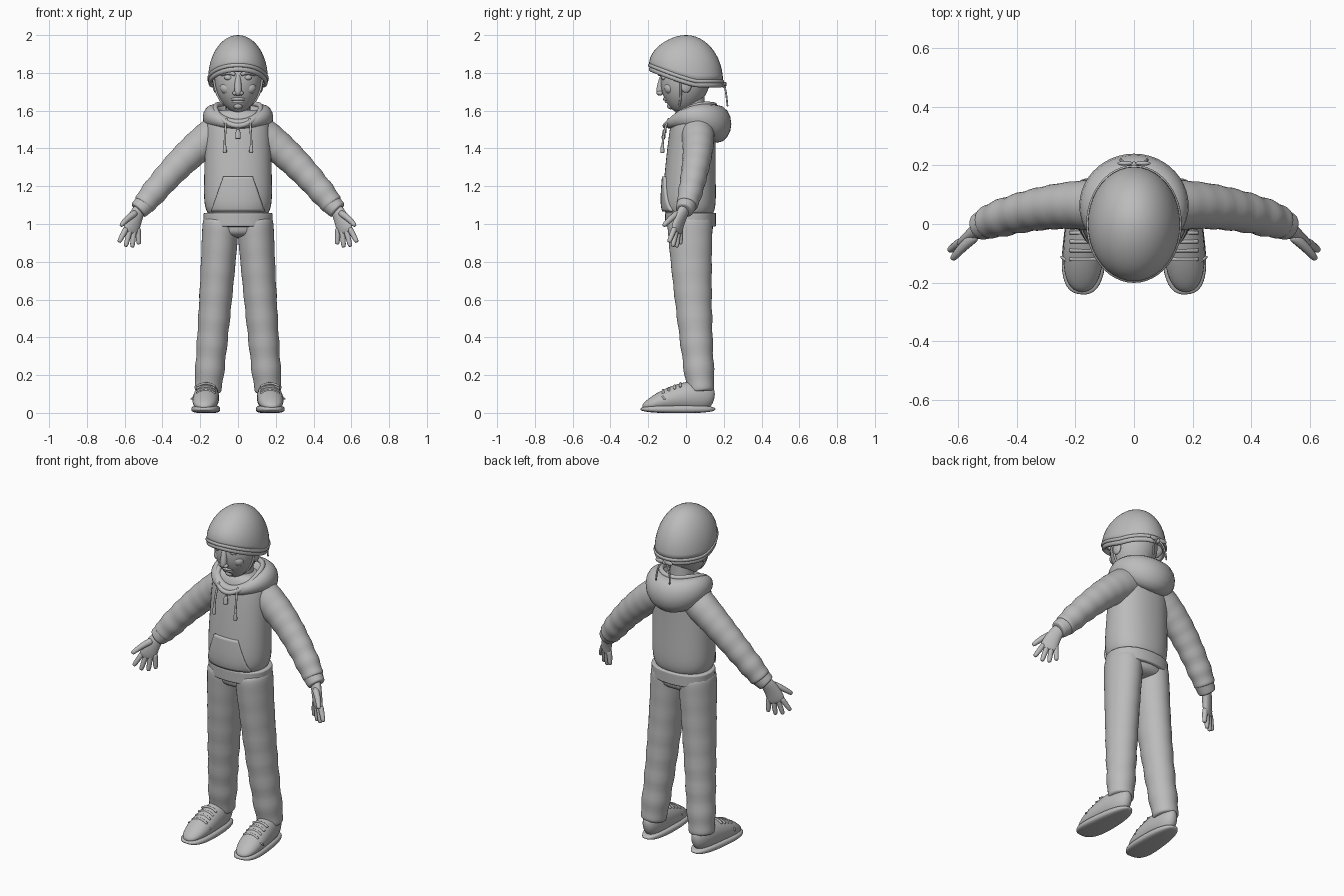
import bpy, bmesh
from math import sin, cos, pi, tau, copysign
from mathutils import Vector

if "Cube" in bpy.data.objects:
    bpy.data.objects.remove(bpy.data.objects["Cube"])

colour = (.5, .5, .5, 1)
grey = bpy.data.materials.new("plain grey")
grey.use_nodes = True
grey.diffuse_color = colour
grey.node_tree.nodes["Principled BSDF"].inputs["Base Color"].default_value = colour
ACROSS, UP = Vector((0, 1, 0)), Vector((0, 0, 1))


def finish(name, bm):
    bmesh.ops.recalc_face_normals(bm, faces=bm.faces)
    for face in bm.faces:
        face.smooth = True
    mesh = bpy.data.meshes.new(name)
    bm.to_mesh(mesh)
    bm.free()
    mesh.materials.append(grey)
    part = bpy.data.objects.new(name, mesh)
    bpy.context.collection.objects.link(part)
    return part


def oval(bm, centre, tangent, ref, width, depth, count, boxy):
    """One oval cross-section at right angles to the tangent."""
    sideways = ref.cross(tangent).normalized()
    forward = tangent.normalized().cross(sideways)
    verts = []
    for j in range(count):
        c, s = cos(tau * j / count), sin(tau * j / count)
        c, s = copysign(abs(c) ** boxy, c), copysign(abs(s) ** boxy, s)
        verts.append(bm.verts.new(centre + sideways * c * width + forward * s * depth))
    return verts


def skin(bm, first, second):
    for j in range(len(first)):
        bm.faces.new((first[j - 1], first[j], second[j], second[j - 1]))


def bezier(points, t):
    while len(points) > 1:
        points = [a.lerp(b, t) for a, b in zip(points, points[1:])]
    return points[0]


def limb(name, path, start, end, deep=(1, 1), power=16, ref=ACROSS, side=1,
         folds=0, boxy=1, count=24):
    """Tapered tube on a curve; power sets how blunt its rounded ends are."""
    mirror = Vector((side, 1, 1))
    points = [Vector(p) * mirror for p in path]
    bm = bmesh.new()
    previous = None
    for i in range(count + 1):
        t = (1 - cos(pi * i / count)) / 2
        blunt = max(.1, (1 - abs(2 * t - 1) ** power) ** (1 / power))
        width = (start + (end - start) * t + folds * t * sin(t * 45)) * blunt
        depth = width * (deep[0] + (deep[1] - deep[0]) * t)
        tangent = bezier(points, t + .01) - bezier(points, t - .01)
        verts = oval(bm, bezier(points, t), tangent, ref * mirror, width, depth, count, boxy)
        if previous:
            skin(bm, previous, verts)
        else:
            bm.faces.new(verts)
        previous = verts
    bm.faces.new(previous)
    return finish(name, bm)


def cord(name, path, radius, side=1, ref=ACROSS):
    return limb(name, path, radius, radius, ref=ref, side=side, count=10)


def ring(name, rule, count=48):
    """Closed tube; the rule gives centre, width and depth at each angle from the front."""
    bm = bmesh.new()
    loops = []
    for i in range(count):
        angle = tau * i / count
        centre, width, depth = rule(angle)
        tangent = rule(angle + .01)[0] - rule(angle - .01)[0]
        loops.append(oval(bm, centre, tangent, UP, width, depth, 16, 1))
    for i in range(count):
        skin(bm, loops[i - 1], loops[i])
    return finish(name, bm)


def ball(name, centre, size, side=1):
    bm = bmesh.new()
    bmesh.ops.create_uvsphere(bm, u_segments=20, v_segments=12, radius=1)
    for v in bm.verts:
        v.co = (v.co * Vector(size) + Vector(centre)) * Vector((side, 1, 1))
    return finish(name, bm)


# Hoodie body, waistband and hips
body = limb("hoodie_body", [(0, .016, 1.03), (0, .02, 1.35), (0, .045, 1.6)],
            .184, .17, (.8, .68), power=6, boxy=.9, count=40)
limb("hoodie_waistband", [(0, .024, .985), (0, .024, 1.06)], .182, .184, (.74, .74), boxy=.9)
limb("trouser_hips", [(0, .025, 1.04), (0, .03, .93)], .17, .16, (.7, .7), power=3)

# Front pouch wrapped onto the body
bm = bmesh.new()
bmesh.ops.create_grid(bm, x_segments=20, y_segments=14, size=1)
for v in bm.verts:
    height = (v.co.y + 1) / 2
    v.co = (v.co.x * (.135 - .06 * height), -.4, 1.07 + .18 * height)
pouch = finish("front_pouch", bm)
wrap = pouch.modifiers.new("wrap", "SHRINKWRAP")
wrap.target, wrap.wrap_method = body, "PROJECT"
wrap.use_project_y = wrap.use_positive_direction = True
thick = pouch.modifiers.new("thickness", "SOLIDIFY")
thick.thickness, thick.offset = .026, 0


# Draped hood, thin at the throat and full at the back, with a raised rim
def hood_rule(angle):
    back = (1 - cos(angle)) / 2
    centre = Vector((.135 * sin(angle), .04 - .125 * cos(angle), 1.53 + .035 * sin(angle) ** 2))
    return centre, .025 + .05 * back, .025 + .075 * back


def rim_rule(angle):
    back = (1 - cos(angle)) / 2
    height = 1.52 + .11 * back + .04 * sin(angle) ** 2
    return Vector((.12 * sin(angle), .02 - .13 * cos(angle), height)), .014, .014


ring("hood", hood_rule)
ring("hood_rim", rim_rule)
cord("collar_zip", [(0, -.11, 1.53), (0, -.11, 1.48)], .006)
limb("zip_pull", [(0, -.115, 1.5), (0, -.12, 1.45)], .011, .016, (.7, .7), power=4)

for word, side in (("left", 1), ("right", -1)):
    # Sleeve, cuff and palm
    limb(word + "_sleeve", [(.1, .06, 1.49), (.28, .08, 1.38), (.5, .005, 1.1)],
         .095, .063, (.95, .95), side=side, folds=.003, count=40)
    limb(word + "_cuff", [(.48, .01, 1.12), (.53, -.01, 1.07)], .058, .05, (.95, .95), 8, side=side)
    slant = Vector((.5, .85, 0))
    limb(word + "_palm", [(.515, 0, 1.09), (.55, -.04, 1.03), (.57, -.05, .95)],
         .034, .051, (.8, .35), 5, slant, side)
    # Fingers fan out from the palm
    for i, finger in enumerate(("index", "middle", "ring", "little")):
        knuckle = (.59 - .02 * i, -.06 + .01 * i, .98)
        tip = (.63 - .035 * i, -.09 + .02 * i, .875 + .01 * (i - 1.7) ** 2)
        limb(f"{word}_{finger}_finger", [knuckle, tip], .016, .012, power=5, side=side, count=12)
    limb(word + "_thumb", [(.54, -.04, 1.06), (.59, -.08, 1.03), (.62, -.12, .99)],
         .02, .012, power=5, side=side, count=12)

    # Trouser leg
    limb(word + "_trouser_leg", [(.09, .02, 1.03), (.115, .03, .6), (.16, .08, .11)],
         .098, .074, (1.25, 1), side=side, folds=.003, count=40)

    # Shoe with sole, toe seam and laces
    limb(word + "_shoe_upper", [(.16, .15, .08), (.165, 0, .11), (.18, -.23, .03)],
         .055, .08, (1.7, .5), 2.5, UP, side)
    limb(word + "_shoe_sole", [(.16, .155, .02), (.165, -.05, .02), (.18, -.24, .02)],
         .06, .085, (.36, .24), 2.6, UP, side, boxy=.6)
    for i in range(4):
        y = -.03 - .03 * i
        z = .15 + .4 * (y + .05)
        cord(f"{word}_lace_{i + 1}", [(.12, y, z - .02), (.17, y, z + .015), (.22, y, z - .02)],
             .007, side)
    cord(word + "_toe_seam", [(.1, -.11, .07), (.18, -.17, .14), (.25, -.11, .07)], .005, side, UP)

    # Hood drawstring with tip
    cord(word + "_drawstring", [(.06, -.09, 1.56), (.07, -.12, 1.5), (.07, -.125, 1.4)], .006, side)
    limb(word + "_drawstring_tip", [(.07, -.125, 1.42), (.07, -.125, 1.375)],
         .008, .012, power=4, side=side, count=12)

    # Facial features
    ball(word + "_ear", (.12, 0, 1.735), (.014, .03, .04), side)
    ball(word + "_eye", (.05, -.115, 1.775), (.023, .016, .015), side)
    cord(word + "_eyebrow", [(.015, -.14, 1.79), (.05, -.14, 1.81), (.09, -.1, 1.79)], .01, side, UP)
    ball(word + "_cheek", (.06, -.085, 1.72), (.035, .03, .033), side)
    ball(word + "_nostril", (.016, -.138, 1.693), (.013, .015, .012), side)

    # Helmet strap under the chin and tied bow behind
    cord(word + "_chin_strap", [(.13, -.03, 1.78), (.12, -.02, 1.62), (0, -.05, 1.6)], .006, side)
    cord(word + "_tie_tail", [(0, .2, 1.735), (.045, .21, 1.73), (.045, .22, 1.62)], .005, side)
    ball(word + "_tie_bow", (.03, .207, 1.74), (.027, .008, .013), side)

# Head, neck, nose and mouth
limb("head", [(0, -.065, 1.6), (0, -.01, 1.68), (0, .03, 1.94)],
     .08, .16, (1.05, 1.05), power=2, count=32)
limb("neck", [(0, .04, 1.5), (0, .03, 1.72)], .064, .066)
limb("nose", [(0, -.12, 1.8), (0, -.135, 1.74), (0, -.14, 1.68)], .013, .023, power=3)
for lip, y, z in (("upper", -.125, 1.662), ("lower", -.115, 1.648)):
    cord(lip + "_lip", [(-.036, y + .03, z), (0, y - .01, z), (.036, y + .03, z)], .008, ref=UP)
ball("chin", (0, -.08, 1.625), (.024, .02, .018))


# Helmet dome, its edge rising towards the brow
def edge(y):
    return 1.755 + .085 * max(0, min(1, (.06 - y) * 4)) ** 1.2


def edge_rule(angle):
    y = -.193 * cos(angle)
    return Vector((.155 * sin(angle), y, edge(y))), .008, .01


def band_rule(angle):
    y = -.185 * cos(angle)
    return Vector((.147 * sin(angle), y, edge(y) - .018)), .011, .014


bm = bmesh.new()
bmesh.ops.create_uvsphere(bm, u_segments=40, v_segments=24, radius=1)
bmesh.ops.delete(bm, geom=[v for v in bm.verts if v.co.z < -.01], context="VERTS")
for v in bm.verts:
    y = v.co.y * .196
    v.co = (v.co.x * .158, y, edge(y) + v.co.z * (2 - edge(y)))
shell = finish("helmet_shell", bm)
thick = shell.modifiers.new("thickness", "SOLIDIFY")
thick.thickness, thick.offset = .015, -1
ring("helmet_edge", edge_rule)
ring("helmet_band", band_rule)
ball("tie_knot", (0, .2, 1.735), (.014, .013, .014))
